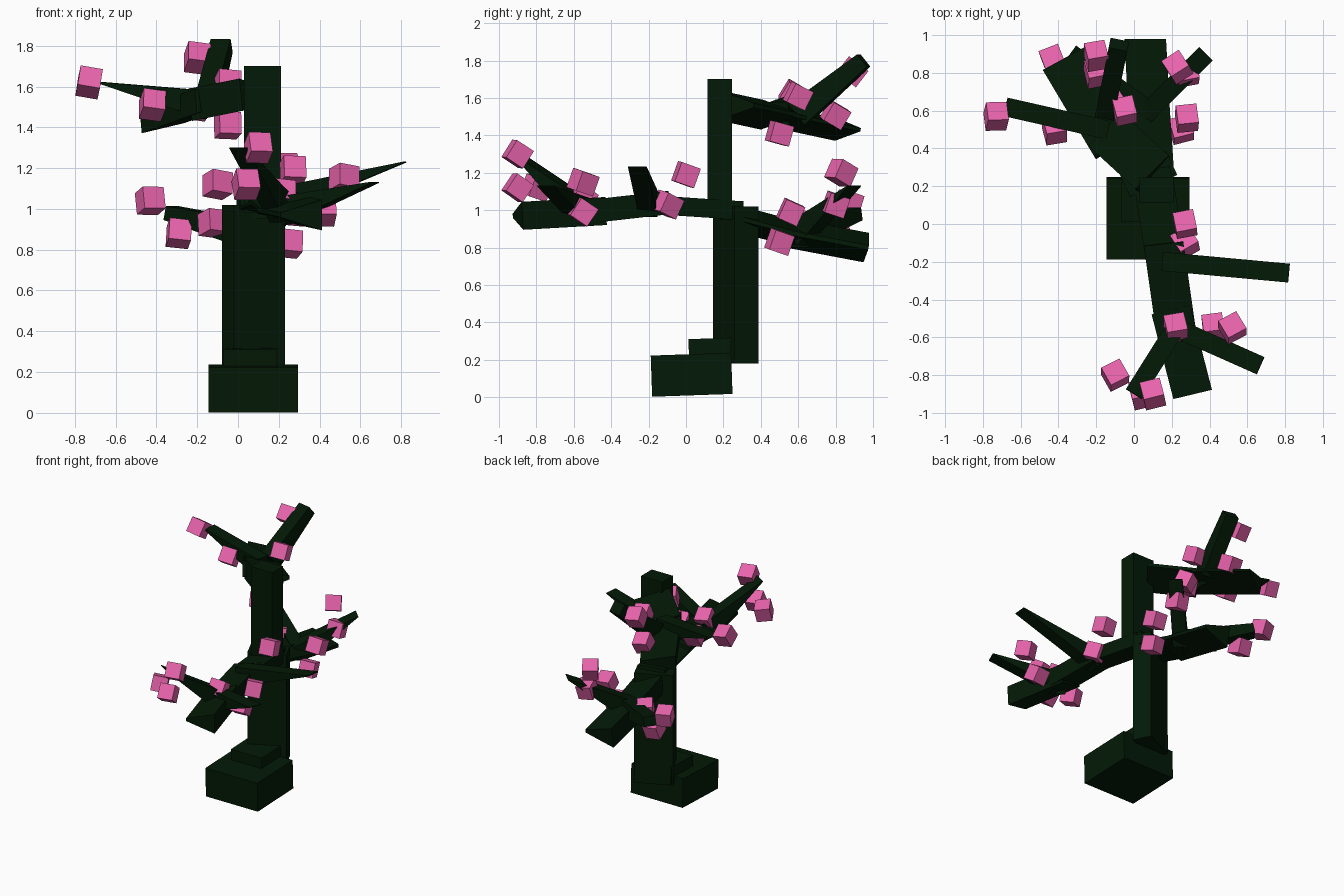
import bpy
import bmesh
import random
from math import radians
from mathutils import Vector, Euler, Matrix

old_cube = bpy.data.objects.get("Cube")
if old_cube:
    bpy.data.objects.remove(old_cube, do_unlink=True)

random.seed(4)
LEFT, BACK, UP = (Vector(row) for row in Matrix.Identity(3))


def make_material(name, red, green, blue):
    colour = (red, green, blue, 1)
    material = bpy.data.materials.new(name)
    material.use_nodes = True
    material.diffuse_color = colour
    for node in material.node_tree.nodes:
        if node.type == 'BSDF_PRINCIPLED':
            node.inputs["Base Color"].default_value = colour
    return material


bark = make_material("dark_green_bark", 0.001, 0.01, 0.002)
pink = make_material("pink_blossom", 0.8, 0.125, 0.41)


def make_block(name, centre, size, material, tilt=0, lean=0, yaw=0):
    """Block with one size per axis, turned by angles in degrees."""
    bm = bmesh.new()
    bmesh.ops.create_cube(bm, size=1)
    bmesh.ops.scale(bm, vec=size, verts=bm.verts)
    mesh = bpy.data.meshes.new(name)
    bm.to_mesh(mesh)
    bm.free()
    mesh.materials.append(material)
    block = bpy.data.objects.new(name, mesh)
    block.location = centre
    block.rotation_euler = Euler((radians(tilt), radians(lean), radians(yaw)))
    bpy.context.collection.objects.link(block)
    return block


def make_beam(name, start, end, width, height, taper=1, side=1):
    """Block from start to end; taper thins its far end and side its right side."""
    along = end - start
    beam = make_block(name, (start + end) / 2, (width, along.length, height), bark)
    for vertex in beam.data.vertices:
        if vertex.co.y > 0:
            vertex.co.z *= taper
        if vertex.co.x > 0:
            vertex.co.z *= side
    beam.rotation_euler = along.to_track_quat('Y', 'Z').to_euler()


def make_limb(name, points, width, height, growth):
    """Chain of three-sided pieces, each reaching back into the one before it."""
    for index, (start, end) in enumerate(zip(points, points[1:])):
        if index:
            start = start - (end - start).normalized() * 0.1
        make_beam(f"{name}_{index + 1}", start, end, width, height + growth * index, side=0.15)


def make_twig(name, root, tip, taper=0.04):
    """Wedge that thins to an edge at its tip."""
    make_beam(name, root, tip, width=0.1, height=0.14, taper=taper)


def make_blossoms(name, anchor, *offsets):
    """Tilted cubes placed around an anchor point."""
    for index, offset in enumerate(offsets):
        make_block(f"{name}_{index + 1}", anchor + offset, Vector.Fill(3, 0.11), pink,
                   tilt=random.uniform(-38, -15),
                   lean=random.uniform(0, 12),
                   yaw=random.uniform(0, 35))


# Base and trunk
make_block("base_block", (0.075, 0.03, 0.12), (0.44, 0.43, 0.22), bark, tilt=2)
make_block("base_step", (0.06, 0.15, 0.25), (0.26, 0.27, 0.13), bark, tilt=2)
make_block("lower_trunk", (0.075, 0.265, 0.6), (0.275, 0.14, 0.84), bark, yaw=25)
make_block("upper_trunk", (0.12, 0.18, 1.34), (0.18, 0.13, 0.72), bark)
make_block("trunk_knot", (0.1, 0.24, 1), (0.2, 0.1, 0.1), bark, yaw=10)

# Front limb and its twigs
front_root = Vector((0.1, 0.25, 1))
front_bend = Vector((0.17, -0.2, 1.03))
front_fork = Vector((0.22, -0.55, 0.99))
front_end = Vector((0.31, -0.9, 0.97))
front_tip = Vector((0, -0.9, 1.3))
make_limb("front_limb", [front_root, front_bend, front_fork, front_end],
          width=0.21, height=0.1, growth=0.025)
make_twig("front_twig_side", front_bend, Vector((0.82, -0.26, 1.23)))
make_twig("front_twig_left", front_fork, Vector((0.67, -0.75, 1.13)))
make_twig("front_twig_right", front_fork, front_tip)

# Lower back limb and its twigs
low_root = Vector((0.1, 0.3, 0.95))
low_bend = Vector((0.08, 0.6, 0.87))
low_end = Vector((0.06, 0.97, 0.8))
low_tip_left = Vector((0.38, 0.9, 1.13))
low_tip_right = Vector((-0.33, 0.9, 0.98))
make_limb("low_back_limb", [low_root, low_bend, low_end],
          width=0.22, height=0.14, growth=0.02)
make_twig("low_back_twig_left", low_bend, low_tip_left)
make_twig("low_back_twig_right", low_bend, low_tip_right, taper=0.5)

# Upper back limb and its twigs
high_root = Vector((0.1, 0.27, 1.56))
high_bend = Vector((-0.15, 0.5, 1.51))
high_end = Vector((-0.37, 0.87, 1.43))
high_tip_up = Vector((-0.08, 0.95, 1.8))
high_tip_right = Vector((-0.68, 0.62, 1.62))
make_limb("high_back_limb", [high_root, high_bend, high_end],
          width=0.25, height=0.16, growth=-0.04)
make_twig("high_back_twig_up", high_bend + BACK * 0.1, high_tip_up, taper=0.6)
make_twig("high_back_twig_right", high_bend, high_tip_right)

# Blossoms on the front limb
make_blossoms("front_tip_blossom", front_tip,
              LEFT * 0.1,
              LEFT * 0.04 - UP * 0.18,
              (BACK - LEFT) * 0.1 - UP * 0.18)
make_blossoms("front_fork_blossom", front_fork,
              UP * 0.08,
              LEFT * 0.2,
              LEFT * 0.3 + UP * 0.16)
make_blossoms("front_bend_blossom", front_bend,
              LEFT * 0.1 + BACK * 0.2 + UP * 0.16,
              (LEFT + BACK) * 0.1)

# Blossoms on the lower back limb
make_blossoms("low_right_blossom", low_tip_right,
              UP * 0.06 - LEFT * 0.1 - BACK * 0.03,
              LEFT * 0.04 - (BACK + UP) * 0.1)
make_blossoms("low_left_blossom", low_tip_left,
              UP * 0.07 - LEFT * 0.15 - BACK * 0.07,
              -(LEFT + BACK + UP) * 0.1)
make_blossoms("low_bend_blossom", low_bend,
              LEFT * -0.2 + (BACK + UP) * 0.06,
              LEFT * 0.17 - BACK * 0.1 - UP * 0.04,
              LEFT * 0.2 + UP * 0.12 - BACK * 0.04)

# Blossoms on the upper back limb
make_blossoms("high_right_blossom", high_tip_right, -(LEFT + BACK) * 0.05)
make_blossoms("high_up_blossom", high_tip_up, -LEFT * 0.12 - (BACK + UP) * 0.06)
make_blossoms("high_bend_blossom", high_bend,
              (LEFT + BACK + UP) * 0.1,
              (LEFT - UP) * 0.1,
              -LEFT * 0.27,
              BACK * 0.3 - LEFT * 0.05)
